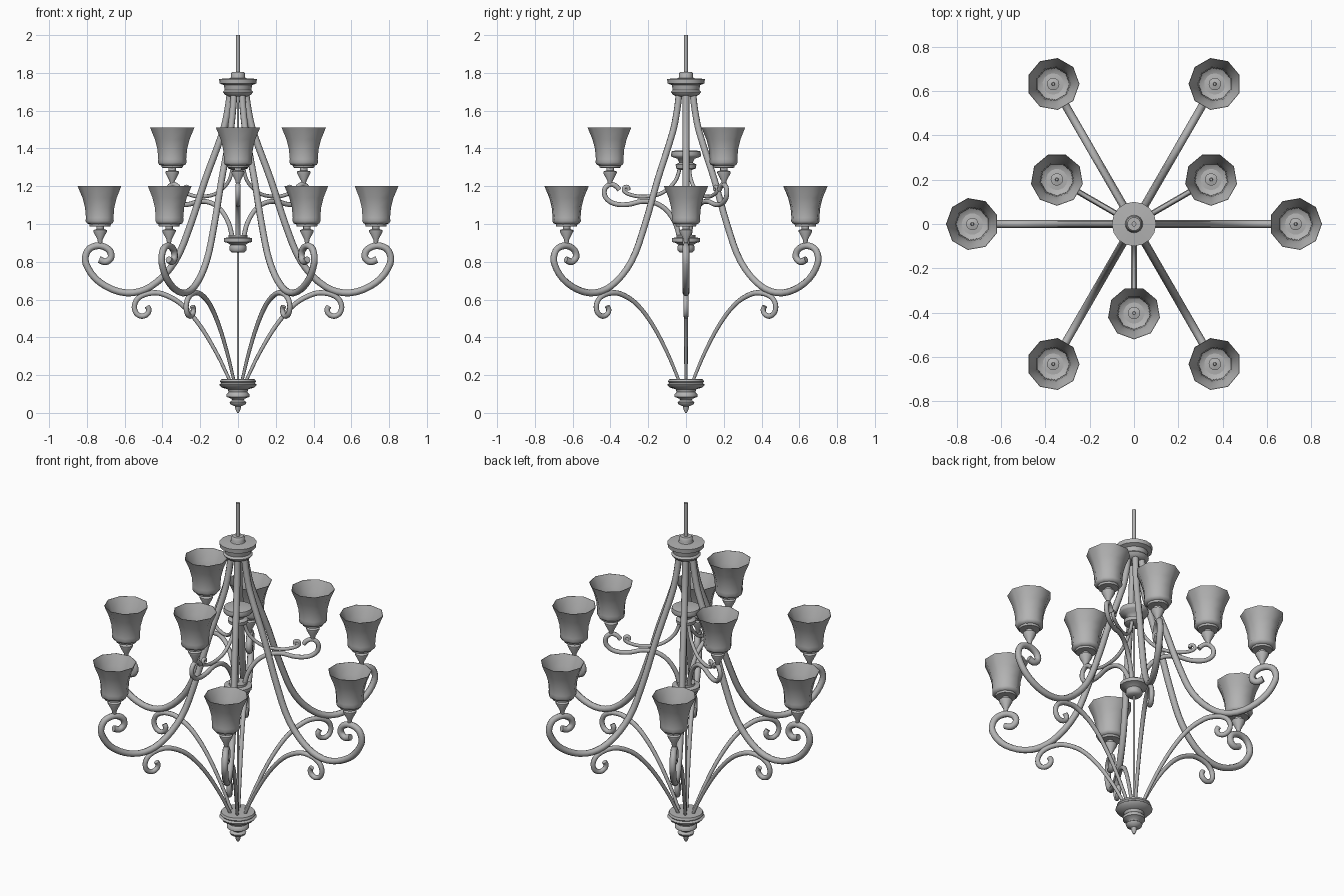
import bpy, bmesh, math
from mathutils import Matrix, Vector

cube = bpy.data.objects.get("Cube")
if cube:
    bpy.data.objects.remove(cube, do_unlink=True)

metal = bpy.data.materials.new("grey_metal")
metal.use_nodes = True
grey = (0.45, 0.45, 0.45, 1)
metal.diffuse_color = grey
metal.node_tree.nodes["Principled BSDF"].inputs["Base Color"].default_value = grey


def place(name, mesh, angle=0.0, offset=(0, 0, 0)):
    """Add an object turned about the central axis."""
    ob = bpy.data.objects.new(name, mesh)
    bpy.context.scene.collection.objects.link(ob)
    ob.matrix_world = Matrix.Rotation(angle, 4, 'Z') @ Matrix.Translation(offset)
    return ob


def finish(mesh):
    mesh.polygons.foreach_set("use_smooth", [True] * len(mesh.polygons))
    mesh.set_sharp_from_angle(angle=math.radians(48))
    if not mesh.materials:
        mesh.materials.append(metal)
    return mesh


def lathe(name, profile, sides):
    """Spin (radius, height) points around z; ends are capped."""
    bm = bmesh.new()
    rings = []
    for r, z in profile:
        rings.append([bm.verts.new((r * math.cos(a), r * math.sin(a), z))
                      for a in (math.tau * i / sides for i in range(sides))])
    for low, high in zip(rings, rings[1:]):
        for i in range(sides):
            j = (i + 1) % sides
            bm.faces.new((low[i], low[j], high[j], high[i]))
    bm.faces.new(rings[0][::-1])
    bm.faces.new(rings[-1])
    bmesh.ops.recalc_face_normals(bm, faces=bm.faces)
    mesh = bpy.data.meshes.new(name)
    bm.to_mesh(mesh)
    bm.free()
    return finish(mesh)


def tube(name, path, radius, start=1.0):
    """Sweep a round bar along a smooth (radius, height) path.
    The bar begins at the given share of its full thickness."""
    curve = bpy.data.curves.new(name + "_path", 'CURVE')
    curve.dimensions = '3D'
    curve.bevel_depth = radius
    curve.bevel_resolution = 2
    curve.resolution_u = 4
    curve.use_fill_caps = True
    spline = curve.splines.new('BEZIER')
    spline.bezier_points.add(len(path) - 1)
    pts = [Vector((r, 0, z)) for r, z in path]
    last = len(pts) - 1
    for i, bp in enumerate(spline.bezier_points):
        before, after = pts[max(i - 1, 0)], pts[min(i + 1, last)]
        way = (after - before).normalized()
        bp.handle_left_type = bp.handle_right_type = 'FREE'
        bp.co = pts[i]
        bp.handle_left = pts[i] - way * (pts[i] - before).length / 3
        bp.handle_right = pts[i] + way * (after - pts[i]).length / 3
        bp.radius = min(1.0, start + (1 - start) * i / 4)
    helper = place(name + "_helper", curve)
    graph = bpy.context.evaluated_depsgraph_get()
    mesh = bpy.data.meshes.new_from_object(helper.evaluated_get(graph))
    bpy.data.objects.remove(helper, do_unlink=True)
    mesh.name = name
    return finish(mesh)


# Central stem and turned hubs
place("hanging_rod", lathe("hanging_rod", [(0.011, 1.78), (0.011, 2.0)], 10))
place("central_rod", lathe("central_rod", [(0.006, 0.1), (0.006, 1.8)], 8))
place("top_collar", lathe("top_collar", [
    (0.05, 1.675), (0.07, 1.685), (0.08, 1.7), (0.07, 1.71), (0.075, 1.735),
    (0.098, 1.745), (0.1, 1.768), (0.04, 1.772), (0.037, 1.78), (0.037, 1.797),
    (0.03, 1.805)], 16))
place("upper_hub", lathe("upper_hub", [
    (0.03, 1.285), (0.052, 1.295), (0.055, 1.315), (0.035, 1.325), (0.045, 1.345),
    (0.075, 1.355), (0.08, 1.365), (0.075, 1.385), (0.05, 1.39)], 16))
place("lower_hub", lathe("lower_hub", [
    (0.035, 0.85), (0.045, 0.86), (0.045, 0.88), (0.04, 0.89), (0.055, 0.9),
    (0.075, 0.905), (0.075, 0.925), (0.05, 0.93), (0.05, 0.942)], 16))
place("bottom_finial", lathe("bottom_finial", [
    (0.005, 0.0), (0.014, 0.02), (0.016, 0.035), (0.04, 0.045), (0.045, 0.057),
    (0.03, 0.067), (0.035, 0.075), (0.06, 0.085), (0.06, 0.1), (0.05, 0.11),
    (0.055, 0.125), (0.088, 0.135), (0.1, 0.15), (0.088, 0.158), (0.095, 0.165),
    (0.09, 0.178), (0.05, 0.18)], 16))

# Curved bars, drawn in the plane of one arm
large_arm = tube("large_arm", [
    (0.042, 1.69), (0.055, 1.6), (0.08, 1.49), (0.175, 1.23), (0.25, 1.0),
    (0.335, 0.8), (0.46, 0.67), (0.59, 0.635), (0.73, 0.69), (0.805, 0.79),
    (0.795, 0.86), (0.74, 0.885), (0.685, 0.865), (0.672, 0.825), (0.7, 0.8),
    (0.735, 0.812)], 0.018)
brace = tube("lower_brace", [
    (0.045, 0.175), (0.11, 0.31), (0.2, 0.46), (0.3, 0.575), (0.4, 0.63),
    (0.47, 0.633), (0.525, 0.61), (0.548, 0.57), (0.54, 0.53), (0.51, 0.512),
    (0.48, 0.524), (0.472, 0.548), (0.482, 0.565)], 0.014, 0.6)
small_arm = tube("small_arm", [
    (0.035, 0.93), (0.055, 1.0), (0.1, 1.07), (0.16, 1.11), (0.23, 1.12),
    (0.31, 1.103), (0.38, 1.108), (0.425, 1.14), (0.43, 1.185), (0.4, 1.21),
    (0.37, 1.2), (0.352, 1.18)], 0.013)
scroll = tube("small_scroll", [
    (0.03, 1.31), (0.05, 1.24), (0.09, 1.19), (0.15, 1.155), (0.24, 1.145),
    (0.3, 1.157), (0.328, 1.175), (0.325, 1.195), (0.307, 1.195),
    (0.304, 1.178)], 0.01)

# Lamp parts, with the foot of the holder at zero height
holder = lathe("lamp_holder", [
    (0.01, -0.005), (0.014, 0.02), (0.036, 0.062), (0.036, 0.07), (0.02, 0.075),
    (0.02, 0.088), (0.055, 0.09), (0.058, 0.103), (0.028, 0.106), (0.028, 0.125),
    (0.008, 0.13), (0.006, 0.145)], 14)
shade = lathe("lamp_shade", [
    (0.055, 0.1), (0.07, 0.105), (0.077, 0.118), (0.075, 0.135), (0.08, 0.19),
    (0.093, 0.24), (0.119, 0.302), (0.117, 0.302), (0.091, 0.24), (0.078, 0.19),
    (0.073, 0.135), (0.074, 0.118), (0.055, 0.104)], 9)


def lamp(tier, angle, radius, height):
    place(tier + "_lamp_holder", holder, angle, (radius, 0, height))
    place(tier + "_lamp_shade", shade, angle, (radius, 0, height))


# Lower tier of six arms
for i in range(6):
    turn = math.radians(60 * i)
    place("large_arm", large_arm, turn)
    place("lower_brace", brace, turn)
    lamp("lower", turn, 0.73, 0.898)

# Upper tier of three arms
for i in range(3):
    turn = math.radians(30 + 120 * i)
    place("small_arm", small_arm, turn)
    place("small_scroll", scroll, turn)
    lamp("upper", turn, 0.402, 1.208)
